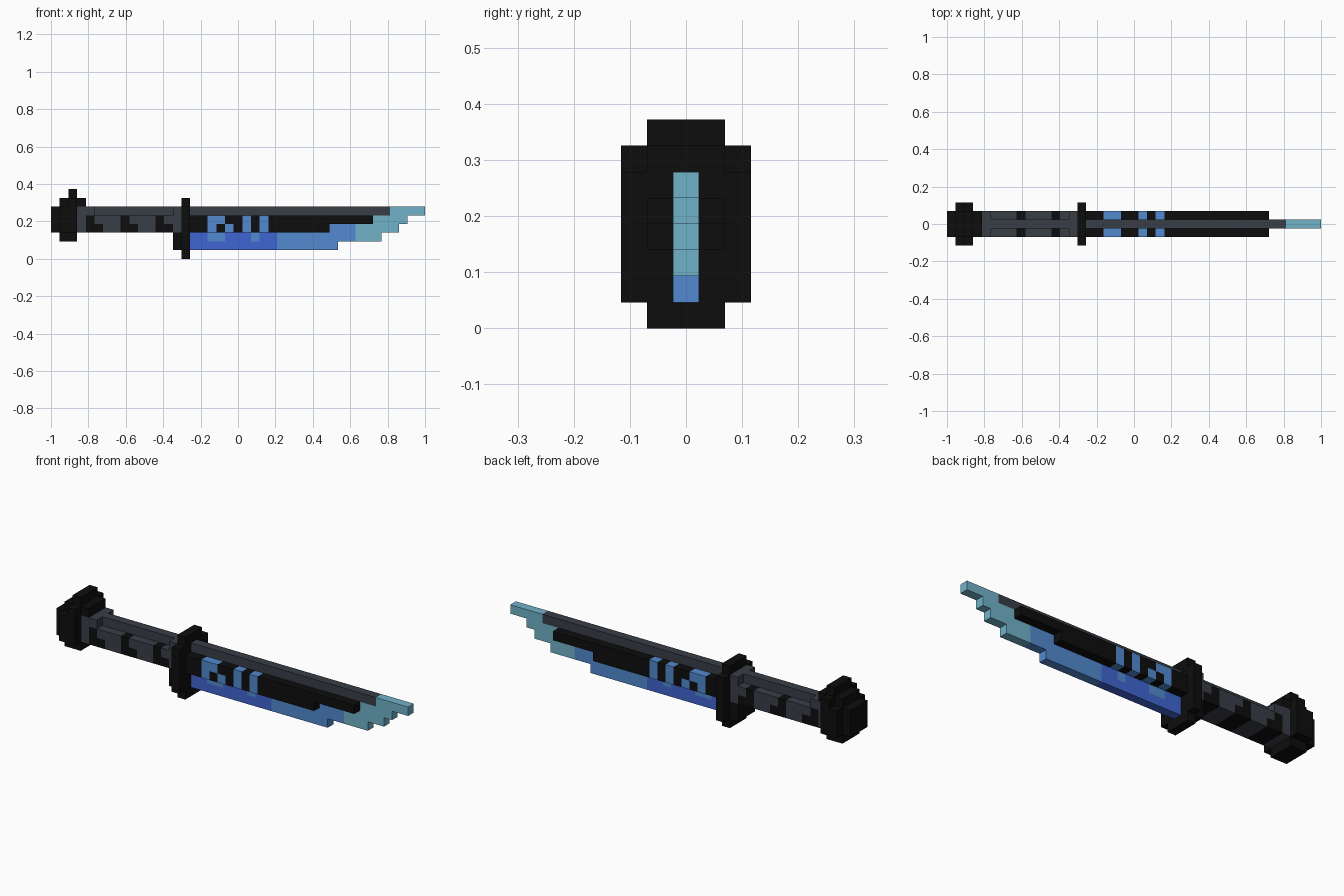
import bpy, bmesh
from mathutils import Vector

if "Cube" in bpy.data.objects:
    bpy.data.objects.remove(bpy.data.objects["Cube"])

U = 2 / 43  # one block


def srgb(r, g, b):
    f = lambda c: c / 12.92 if c <= 0.04045 else ((c + 0.055) / 1.055) ** 2.4
    return (f(r / 255), f(g / 255), f(b / 255), 1)


COLOURS = {
    "black": srgb(13, 13, 13),
    "slate_grey": srgb(56, 61, 70),
    "royal_blue": srgb(64, 101, 210),
    "mid_blue": srgb(82, 138, 208),
    "pale_cyan": srgb(113, 178, 202),
}
MATS = []
for n, c in COLOURS.items():
    m = bpy.data.materials.new(n)
    m.diffuse_color = c
    m.use_nodes = True
    m.node_tree.nodes["Principled BSDF"].inputs["Base Color"].default_value = m.diffuse_color
    MATS.append(m)
BLACK, GREY, ROYAL, MID, CYAN = range(5)
SIDES = [Vector(v) for v in ((1, 0, 0), (-1, 0, 0), (0, 1, 0), (0, -1, 0), (0, 0, 1), (0, 0, -1))]


def part(name, boxes, rule=None):
    """Merge block ranges (x0, x1, z0, z1, y reach, colour) into one outer shell."""
    cells = {}
    for x0, x1, z0, z1, w, col in boxes:
        for x in range(x0, x1):
            for z in range(z0, z1):
                for y in range(-w, w + 1):
                    c = rule(x, y, z) if rule else None
                    cells[x, y, z] = col if c is None else c
    bm = bmesh.new()
    for (x, y, z), col in cells.items():
        mid = Vector((x + 0.5, y, z + 0.5))
        for d in SIDES:
            if (x + int(d.x), y + int(d.y), z + int(d.z)) in cells:
                continue
            a = Vector((d.y, d.z, d.x)) * 0.5
            b = d.cross(a)
            o = mid + d * 0.5
            vs = [bm.verts.new((o + a * s + b * t) * U - Vector((1, 0, 0)))
                  for s, t in ((-1, -1), (1, -1), (1, 1), (-1, 1))]
            bm.faces.new(vs).material_index = col
    bmesh.ops.remove_doubles(bm, verts=bm.verts, dist=U * 0.01)
    bmesh.ops.dissolve_limit(bm, angle_limit=0.01, verts=bm.verts, edges=bm.edges,
                             delimit={'MATERIAL'})
    me = bpy.data.meshes.new(name)
    bm.to_mesh(me)
    bm.free()
    for m in MATS:
        me.materials.append(m)
    ob = bpy.data.objects.new(name, me)
    bpy.context.collection.objects.link(ob)


# Stepped round pommel with small thumb hook
part("pommel", [
    (0, 1, 3, 6, 1, BLACK),
    (1, 3, 2, 7, 1, BLACK), (1, 3, 3, 6, 2, BLACK),
    (2, 3, 3, 7, 2, BLACK), (2, 3, 7, 8, 1, BLACK),
    (3, 4, 6, 7, 1, BLACK),
])


# Grip with repeating dark wedges, narrow ridge and end collars
def wedges(x, y, z):
    if abs(y) == 1 or z == 3:
        if (z == 4 and x in (4, 8, 12)) or (z == 3 and x in (4, 5, 8, 9, 12, 13)):
            return BLACK


part("grip", [
    (3, 15, 3, 5, 1, GREY), (3, 15, 5, 6, 0, GREY),
    (3, 5, 5, 6, 1, GREY), (14, 15, 5, 6, 1, GREY),
    (14, 15, 1, 3, 1, BLACK),
], wedges)

# Cross guard
part("guard", [(15, 16, 0, 7, 1, BLACK), (15, 16, 1, 6, 2, BLACK)])


# Blade: spine, thick dark side plates with blue inlays, stepped edge
INLAY = {4: (18, 19, 22, 24), 3: (18, 20, 22, 24), 2: (18, 19, 23)}


def inlay(x, y, z):
    if x in INLAY.get(z, ()):
        return MID


part("blade", [
    (16, 39, 5, 6, 0, GREY), (39, 43, 5, 6, 0, CYAN),
    (16, 37, 4, 5, 1, BLACK), (37, 41, 4, 5, 0, CYAN),
    (16, 32, 3, 4, 1, BLACK), (32, 35, 3, 4, 0, MID), (35, 40, 3, 4, 0, CYAN),
    (16, 26, 1, 3, 0, ROYAL), (26, 33, 1, 3, 0, MID),
    (33, 35, 2, 3, 0, MID), (35, 38, 2, 3, 0, CYAN),
], inlay)
